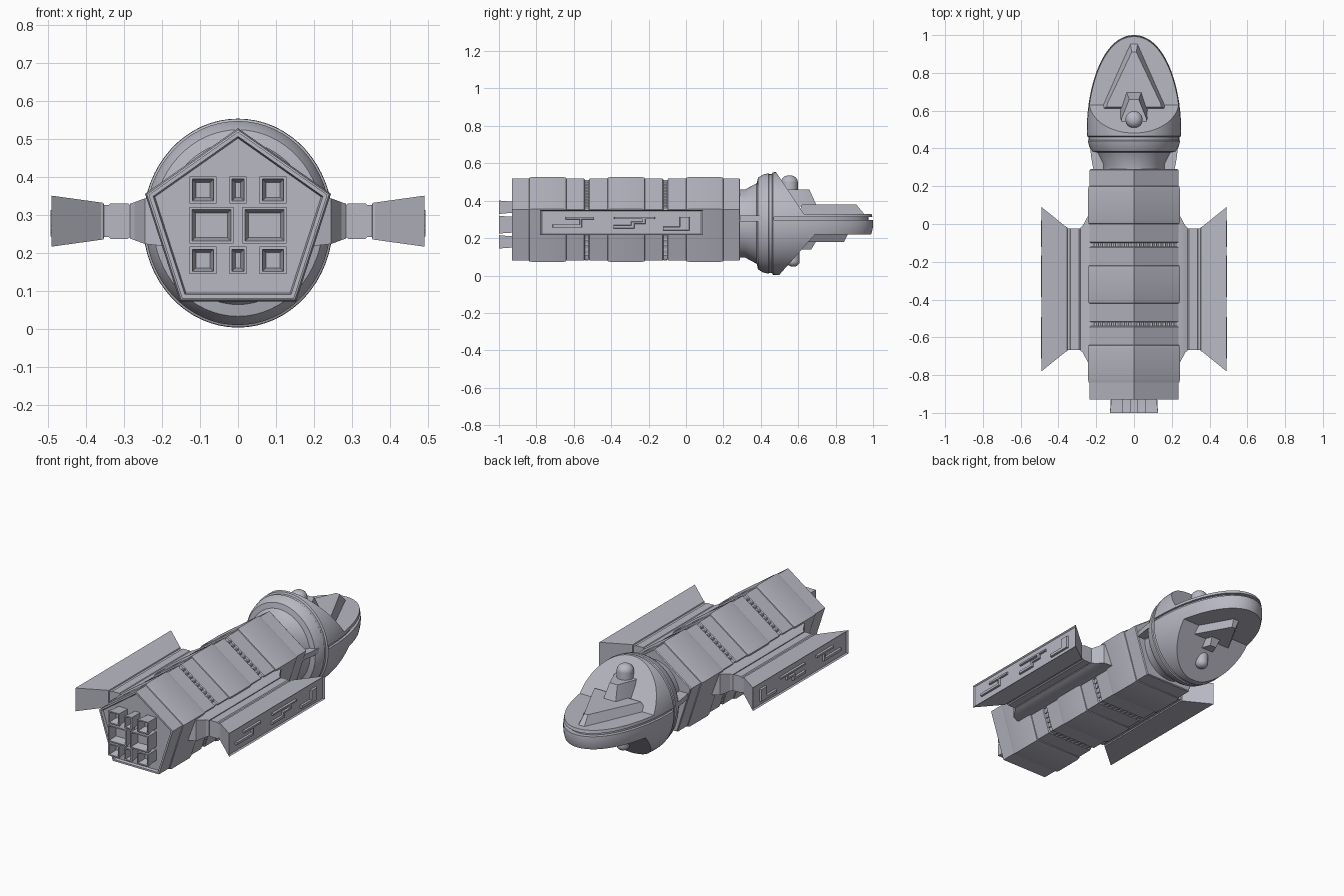
import bpy, bmesh
from math import sin, cos, pi, radians, sqrt

if "Cube" in bpy.data.objects:
    bpy.data.objects.remove(bpy.data.objects["Cube"])

HULL = (0.48, 0.48, 0.55, 1)
mat = bpy.data.materials.new("hull_grey")
mat.use_nodes = True
mat.diffuse_color = HULL
mat.node_tree.nodes["Principled BSDF"].inputs["Base Color"].default_value = HULL
MID = 0.278


def loft(name, rings, smooth=35):
    """Skin a closed solid through rings of equal point count."""
    bm = bmesh.new()
    rows = [[bm.verts.new(p) for p in ring] for ring in rings]
    n = len(rows[0])
    for a, b in zip(rows, rows[1:]):
        for i in range(n):
            j = (i + 1) % n
            bm.faces.new((a[i], a[j], b[j], b[i]))
    bm.faces.new(rows[0])
    bm.faces.new(rows[-1])
    bmesh.ops.recalc_face_normals(bm, faces=bm.faces)
    me = bpy.data.meshes.new(name)
    bm.to_mesh(me)
    bm.free()
    me.materials.append(mat)
    me.shade_smooth()
    me.set_sharp_from_angle(angle=radians(smooth))
    ob = bpy.data.objects.new(name, me)
    bpy.context.collection.objects.link(ob)
    return ob


def rect_x(x, y0, y1, z0, z1):
    return [(x, y0, z0), (x, y1, z0), (x, y1, z1), (x, y0, z1)]


def rect_y(y, cx, cz, w, h):
    return [(cx - w, y, cz - h), (cx + w, y, cz - h), (cx + w, y, cz + h), (cx - w, y, cz + h)]


def ellipse_y(y, r, n=64):
    return [(r * cos(2 * pi * i / n), y, MID + 1.1 * r * sin(2 * pi * i / n)) for i in range(n)]


def disc_z(z, rx, ry, cy, n=32):
    return [(rx * cos(2 * pi * i / n), cy + ry * sin(2 * pi * i / n), z) for i in range(n)]


def cut(ob, cutters):
    """Carve cutters out of a part, then discard them."""
    for c in cutters:
        m = ob.modifiers.new("cut", 'BOOLEAN')
        m.operation, m.solver, m.object = 'DIFFERENCE', 'EXACT', c
    dg = bpy.context.evaluated_depsgraph_get()
    dg.update()
    me = bpy.data.meshes.new_from_object(ob.evaluated_get(dg))
    ob.modifiers.clear()
    ob.data = me
    me.set_sharp_from_angle(angle=radians(30))
    for c in cutters:
        bpy.data.objects.remove(c)


# Five-sided body with raised armour bands and grooves
PENTA = [(0, 0.518), (0.235, 0.352), (0.147, 0.08), (-0.147, 0.08), (-0.235, 0.352)]


def penta(y, s):
    return [(x * s, y, MID + (z - MID) * s) for x, z in PENTA]


steps = [(-0.915, 0.93), (-0.93, 0.95), (-0.93, 1.0)]
for k in range(3):
    y = -0.84 + 0.42 * k
    steps += [(y, 1.0), (y + 0.002, 1.02), (y + 0.02, 1.04), (y + 0.18, 1.04), (y + 0.198, 1.02), (y + 0.2, 1.0)]
    if k < 2:
        steps += [(y + 0.295, 1.0), (y + 0.3, 0.97), (y + 0.32, 0.97), (y + 0.325, 1.0)]
steps += [(0.285, 1.0), (0.29, 0.98)]
loft("body", [penta(y, s) for y, s in steps])

# Small studs lining the grooves
for y in (-0.53, -0.11):
    ring = penta(y, 0.97)
    for a, b in zip(ring, ring[1:] + ring[:1]):
        for i in range(1, 10):
            t = i / 10
            x, z = a[0] + (b[0] - a[0]) * t, a[2] + (b[2] - a[2]) * t
            loft("groove_stud", [rect_y(y + d, x, z, 0.006, 0.006) for d in (-0.009, 0.009)])

# Square engine nozzles
nozzles = [(sx * 0.07, 0.272, 0.058, 0.048) for sx in (-1, 1)]
for cz in (0.365, 0.18):
    nozzles += [(-0.092, cz, 0.035, 0.036), (0, cz, 0.023, 0.036), (0.092, cz, 0.035, 0.036)]
for cx, cz, w, h in nozzles:
    loft("engine_nozzle", [rect_y(y, cx, cz, w - d, h - d) for y, d in
                           ((-0.9, 0.006), (-0.96, 0.004), (-1, 0), (-1, 0.007), (-0.95, 0.016))])

# Head: collar and ellipsoid hull
profile = [(0.26, 0.165), (0.315, 0.165), (0.37, 0.192), (0.378, 0.195), (0.385, 0.223),
           (0.41, 0.237), (0.44, 0.244), (0.445, 0.24), (0.46, 0.24), (0.465, 0.249)]
for i in range(25):
    t = (i / 24) ** 0.8 * pi / 2 * 0.995
    profile.append((0.49 + 0.51 * sin(t), 0.25 * cos(t) ** 0.95))
head = loft("head_hull", [ellipse_y(y, r) for y, r in profile])


def side_prism(pts):
    return loft("cutter", [[(x, y, z) for y, z in pts] for x in (-0.5, 0.5)])


cut(head, [side_prism([(0.48, 0.7), (0.48, 0.555), (0.63, 0.33), (1.1, 0.33), (1.1, 0.7)]),
           side_prism([(0.5, -0.1), (0.5, 0.005), (0.69, 0.22), (1.1, 0.22), (1.1, -0.1)]),
           side_prism([(0.47, 0.296), (1.1, 0.296), (1.1, 0.313), (0.47, 0.313)])])
loft("head_groove_core", [disc_z(z, 0.236, 0.485, 0.49, 64) for z in (0.29, 0.32)])


# Stepped deck plates on both faces of the head
def deck(name, base, top, z0, z1):
    def ring(pts, z):
        return [(x, y, z) for x, y in pts] + [(-x, y, z) for x, y in reversed(pts)]
    loft(name, [ring(base, z0), ring(top, z1)], 20)


deck("upper_deck_wedge", [(0.18, 0.6), (0.17, 0.62), (0.02, 0.96)], [(0.145, 0.62), (0.14, 0.64), (0.012, 0.91)], 0.32, 0.38)
deck("upper_deck_step", [(0.085, 0.5), (0.085, 0.56), (0.04, 0.7)], [(0.065, 0.51), (0.065, 0.56), (0.025, 0.66)], 0.37, 0.46)
deck("lower_deck_wedge", [(0.16, 0.56), (0.15, 0.64), (0.02, 0.87)], [(0.135, 0.58), (0.125, 0.645), (0.012, 0.845)], 0.23, 0.18)
deck("lower_deck_step", [(0.07, 0.54), (0.07, 0.57), (0.03, 0.7)], [(0.055, 0.55), (0.055, 0.57), (0.02, 0.67)], 0.19, 0.14)


# Domed turrets
def turret(name, cy, r, z0, z1):
    d = 1 if z1 > z0 else -1
    rings = [disc_z(z0, r, r, cy), disc_z(z1 - d * r * 0.8, r, r, cy)]
    for i in range(1, 7):
        t = i / 6 * 1.3
        rings.append(disc_z(z1 - d * r * 0.8 * (1 - sin(t) / sin(1.3)), r * cos(t), r * cos(t), cy))
    loft(name, rings)


turret("upper_turret", 0.553, 0.045, 0.4, 0.535)
turret("lower_turret", 0.573, 0.035, 0.18, 0.048)

# Side pods: bracket, spine, flared panel with raised trim
POD_Y, POD_Z = -0.345, 0.283
sections = [(0.19, 0.4, 0.066), (0.245, 0.385, 0.06), (0.272, 0.335, 0.05), (0.284, 0.325, 0.046),
            (0.284, 0.322, 0.042), (0.29, 0.322, 0.047), (0.335, 0.322, 0.047), (0.34, 0.322, 0.042),
            (0.352, 0.322, 0.042), (0.354, 0.328, 0.048), (0.36, 0.33, 0.049), (0.49, 0.435, 0.067),
            (0.482, 0.425, 0.061)]
trim = [(-0.715, -0.56, 0.255, 0.275), (-0.57, -0.555, 0.255, 0.315), (-0.645, -0.49, 0.298, 0.315),
        (-0.39, -0.28, 0.25, 0.27), (-0.295, -0.275, 0.25, 0.29), (-0.28, -0.225, 0.275, 0.29),
        (-0.235, -0.215, 0.275, 0.315), (-0.385, -0.165, 0.3, 0.315),
        (-0.125, -0.02, 0.24, 0.262), (-0.035, 0.02, 0.24, 0.315)]
for side, s in (("left", 1), ("right", -1)):
    loft(side + "_pod", [rect_x(s * x, POD_Y - hy, POD_Y + hy, POD_Z - hz, POD_Z + hz)
                         for x, hy, hz in sections], 20)
    for y0, y1, z0, z1 in trim:
        loft(side + "_pod_trim", [rect_x(s * 0.475, y0, y1, z0, z1),
                                  rect_x(s * 0.493, y0 + 0.003, y1 - 0.003, z0 + 0.003, z1 - 0.003)])
